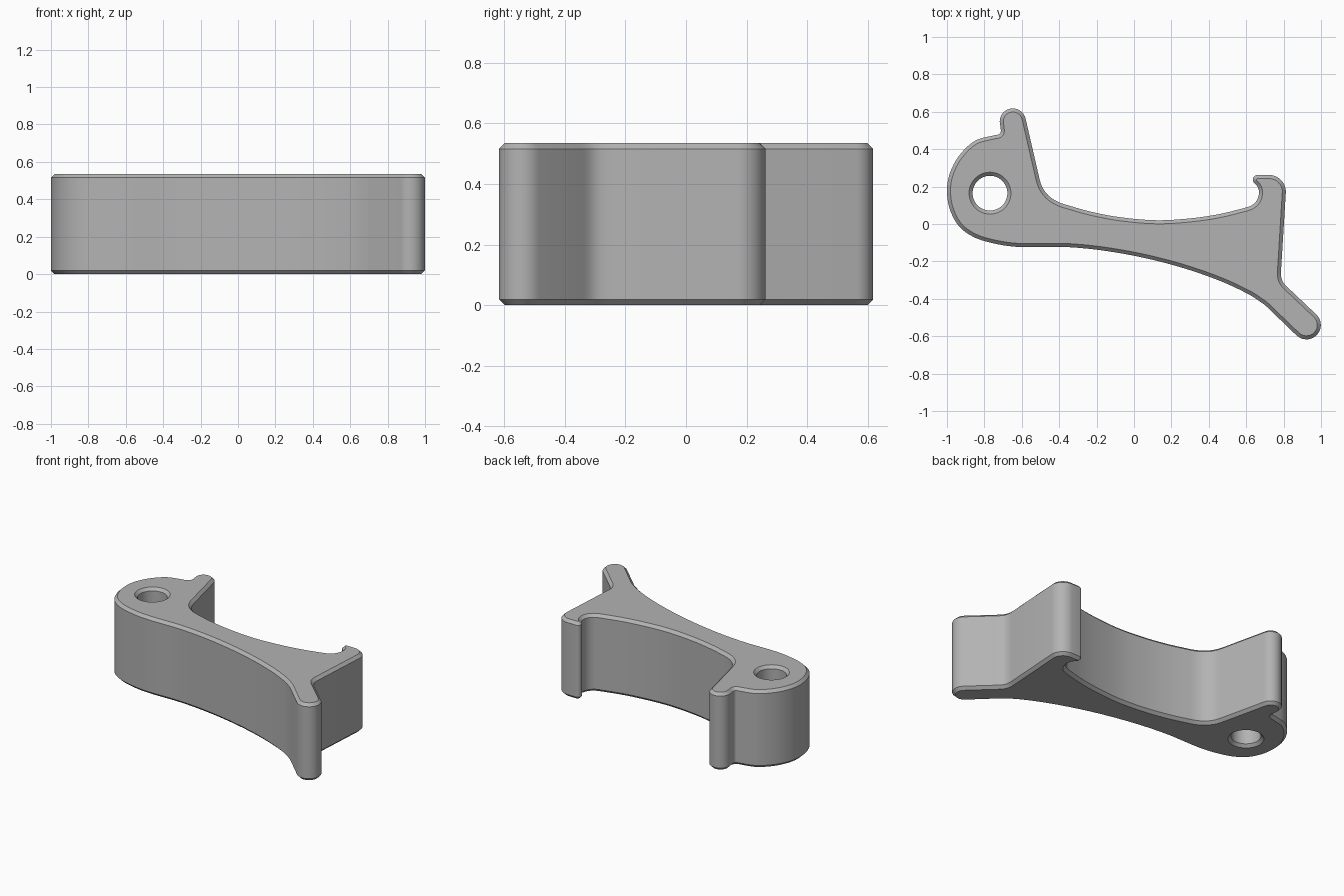
import bpy, bmesh, math
from mathutils import Vector

if "Cube" in bpy.data.objects:
    bpy.data.objects.remove(bpy.data.objects["Cube"])

HEIGHT, CHAMFER = 0.535, 0.019


def arc(cx, cy, r, a0, a1, n=14):
    """Points on a circular arc, angles in degrees."""
    angles = [math.radians(a0 + (a1 - a0) * i / n) for i in range(n + 1)]
    return [Vector((cx + r * math.cos(a), cy + r * math.sin(a))) for a in angles]


def bezier(p0, p1, p2, p3, n=10):
    """Cubic curve used for the fillets."""
    p0, p1, p2, p3 = map(Vector, (p0, p1, p2, p3))
    return [p0 * (1 - t) ** 3 + p1 * 3 * t * (1 - t) ** 2 + p2 * 3 * t * t * (1 - t) + p3 * t ** 3
            for t in (i / n for i in range(n + 1))]


def spline(points, n=6):
    """Smooth curve through all points (centripetal spacing via tangents)."""
    p = [Vector(q) for q in points]
    p = [2 * p[0] - p[1]] + p + [2 * p[-1] - p[-2]]
    out = []
    for i in range(1, len(p) - 2):
        d0, d1, d2 = ((p[i + k + 1] - p[i + k]).length for k in (-1, 0, 1))
        m1 = (p[i + 1] - p[i - 1]) / (d0 + d1) * d1 / 3
        m2 = (p[i + 2] - p[i]) / (d1 + d2) * d1 / 3
        out += bezier(p[i], p[i] + m1, p[i + 1] - m2, p[i + 1], n)
    return out


def clean(points):
    """Drop coincident neighbours on a closed loop."""
    out = []
    for q in points:
        if not out or (q - out[-1]).length > 0.003:
            out.append(q)
    if (out[0] - out[-1]).length < 0.003:
        out.pop()
    return out


def inset(points, d):
    """Offset a loop to its left side."""
    out = []
    for i, q in enumerate(points):
        a = (q - points[i - 1]).normalized()
        b = (points[(i + 1) % len(points)] - q).normalized()
        na, nb = Vector((-a.y, a.x)), Vector((-b.y, b.x))
        m = (na + nb).normalized()
        out.append(q + m * d / max(m.dot(na), 0.5))
    return out


# Counter-clockwise outline of the lever
outline = clean(
    # boss and long lower edge
    spline([(-0.74, 0.476), (-0.85, 0.445), (-0.935, 0.365), (-0.985, 0.27), (-1.0, 0.18),
            (-0.985, 0.08), (-0.935, -0.013), (-0.85, -0.073), (-0.73, -0.108), (-0.61, -0.123),
            (-0.37, -0.123), (-0.18, -0.14), (0.03, -0.176), (0.245, -0.23), (0.457, -0.303),
            (0.617, -0.378), (0.70, -0.433)])
    # slanted foot
    + arc(0.922, -0.54, 0.077, 228, 405)
    + bezier((0.825, -0.342), (0.79, -0.31), (0.781, -0.29), (0.787, -0.235))
    # hook
    + arc(0.722, 0.172, 0.09, 0, 90)
    + arc(0.66, 0.237, 0.025, 90, 230, 8)
    + bezier((0.644, 0.218), (0.685, 0.19), (0.675, 0.108), (0.607, 0.09))
    # concave upper edge
    + spline([(0.607, 0.09), (0.457, 0.053), (0.30, 0.03), (0.12, 0.02), (-0.08, 0.037),
              (-0.24, 0.068), (-0.377, 0.107)])
    + bezier((-0.377, 0.107), (-0.44, 0.128), (-0.488, 0.165), (-0.505, 0.24))
    # upright finger and neck
    + arc(-0.648, 0.548, 0.07, 12, 180)
    + bezier((-0.713, 0.51), (-0.708, 0.488), (-0.718, 0.476), (-0.74, 0.476), 6))

# Clockwise loop for the pivot hole
hole = arc(-0.77, 0.165, 0.093, 360, 0, 48)[:-1]

bm = bmesh.new()


def add_wall(mouth, side):
    """Wall with chamfered rims; returns bottom and top rim vertices."""
    rings = [[bm.verts.new((q.x, q.y, z)) for q in loop] for loop, z in
             ((mouth, 0), (side, CHAMFER), (side, HEIGHT - CHAMFER), (mouth, HEIGHT))]
    n = len(mouth)
    for low, high in zip(rings, rings[1:]):
        for i in range(n):
            j = (i + 1) % n
            bm.faces.new((low[i], low[j], high[j], high[i]))
    return rings[0], rings[-1]


outer_rims = add_wall(inset(outline, CHAMFER), outline)
hole_rims = add_wall(inset(hole, CHAMFER), hole)

# Flat caps around the hole
for rims in zip(outer_rims, hole_rims):
    edges = [bm.edges.get((r[i - 1], r[i])) for r in rims for i in range(len(r))]
    bmesh.ops.triangle_fill(bm, edges=edges, use_beauty=True)
bmesh.ops.recalc_face_normals(bm, faces=bm.faces)

mesh = bpy.data.meshes.new("lever")
bm.to_mesh(mesh)
bm.free()
lever = bpy.data.objects.new("lever", mesh)
bpy.context.collection.objects.link(lever)

grey = bpy.data.materials.new("grey")
grey.diffuse_color = (0.45, 0.45, 0.45, 1)
grey.use_nodes = True
grey.node_tree.nodes["Principled BSDF"].inputs["Base Color"].default_value = grey.diffuse_color
mesh.materials.append(grey)

bpy.context.view_layer.objects.active = lever
lever.select_set(True)
bpy.ops.object.shade_smooth_by_angle(angle=math.radians(30))
